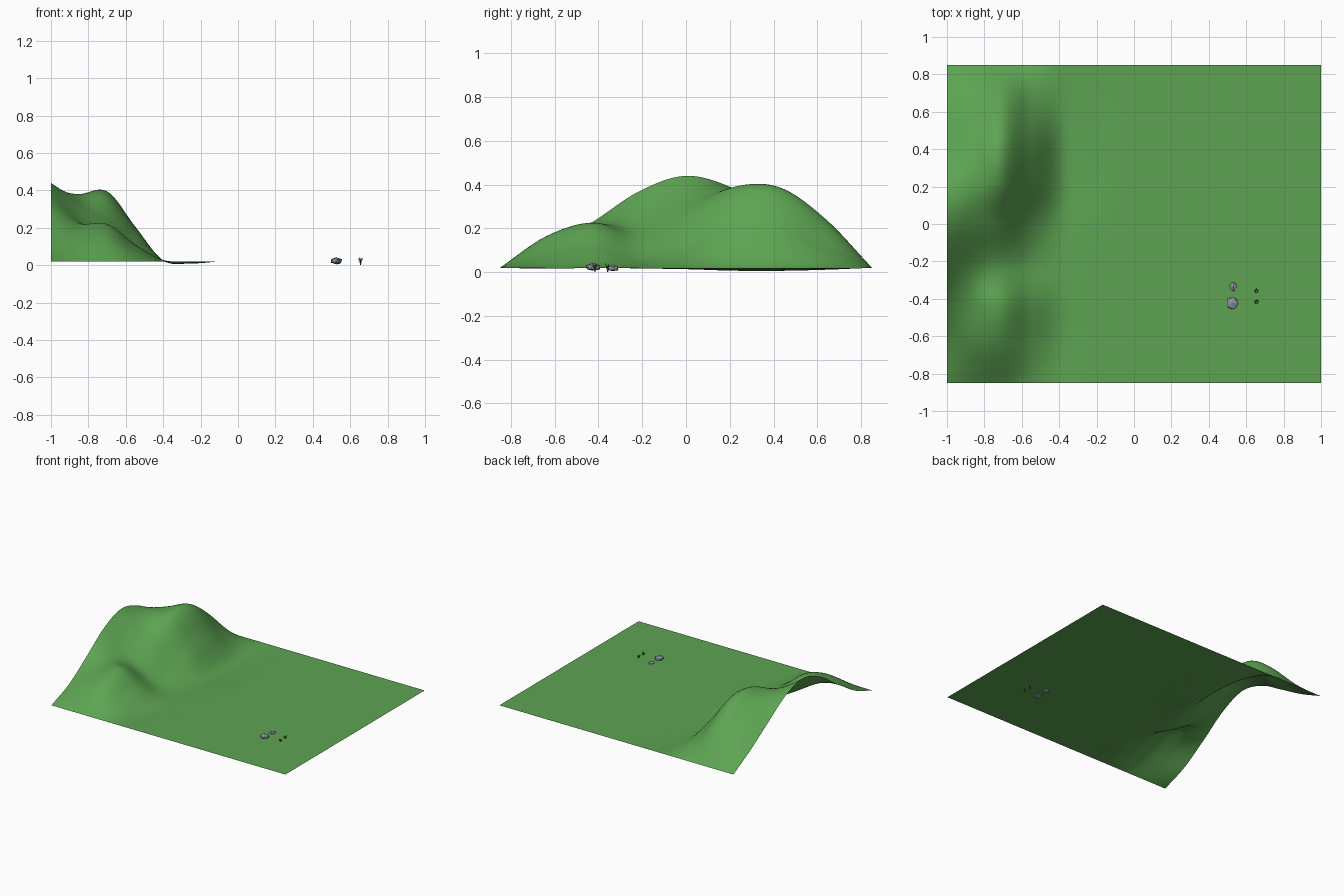
import bpy, bmesh, math, random
from mathutils import Vector

if "Cube" in bpy.data.objects:
    bpy.data.objects.remove(bpy.data.objects["Cube"])

random.seed(4)


def material(name, rgb):
    m = bpy.data.materials.new(name)
    m.diffuse_color = (*rgb, 1)
    m.use_nodes = True
    m.node_tree.nodes["Principled BSDF"].inputs["Base Color"].default_value = m.diffuse_color
    return m


GRASS = material("grass green", (0.11, 0.37, 0.085))
STONE = material("stone grey", (0.25, 0.31, 0.34))
LEAF = material("dark leaf green", (0.06, 0.14, 0.035))


def finish(bm, name, mat, smooth=False):
    me = bpy.data.meshes.new(name)
    bm.to_mesh(me)
    bm.free()
    me.materials.append(mat)
    for p in me.polygons:
        p.use_smooth = smooth
    ob = bpy.data.objects.new(name, me)
    bpy.context.collection.objects.link(ob)
    return ob


# Hill heights: one row per x step of 0.15 from x = -1, sampled front to back
HILLS = [
    [.02, .10, .23, .37, .44, .385, .26, .13, .02],
    [.02, .15, .215, .24, .33, .38, .34, .20, .02],
    [.02, .16, .22, .15, .24, .372, .382, .24, .02],
    [.02, .08, .11, .06, .10, .19, .20, .11, .02],
    [.02, .02, .028, .02, .02, .025, .025, .02, .02],
    [.02, .02, .02, .02, .018, .010, .010, .014, .02],
    [.02] * 9,
]
G = 0.02  # flat ground level


def spline(vals, t):
    """Smooth curve through evenly spaced values."""
    v = [2 * vals[0] - vals[1], *vals, 2 * vals[-1] - vals[-2]]
    i = min(int(t), len(vals) - 2)
    f = t - i
    a, b, c, d = v[i:i + 4]
    return b + 0.5 * f * (c - a + f * (2*a - 5*b + 4*c - d + f * (3*(b - c) + d - a)))


def height(x, y):
    tx = (x + 1) / 0.15
    if tx >= len(HILLS) - 1:
        return G
    ty = (y + 0.85) / 0.2125
    return spline([spline(row, ty) for row in HILLS], tx)


# Ground sheet with hills along the left side
NX, NY = 120, 96
bm = bmesh.new()
grid = [[bm.verts.new((x, y, height(x, y)))
         for y in (-0.85 + 1.7 * j / NY for j in range(NY + 1))]
        for x in (-1 + 2 * i / NX for i in range(NX + 1))]
for i in range(NX):
    for j in range(NY):
        bm.faces.new((grid[i][j], grid[i+1][j], grid[i+1][j+1], grid[i][j+1]))
finish(bm, "hilly_ground", GRASS, smooth=True)


# Faceted stones with flattened undersides
def stone(name, centre, size):
    bm = bmesh.new()
    bmesh.ops.create_icosphere(bm, subdivisions=1, radius=1)
    for v in bm.verts:
        v.co *= random.uniform(0.92, 1.1)
        v.co.z = max(v.co.z, -0.75)
        v.co = Vector(c + s * k for c, s, k in zip(centre, size, v.co))
    finish(bm, name, STONE)


stone("large_stone", (0.525, -0.422, 0.022), (0.035, 0.037, 0.021))
stone("small_stone", (0.53, -0.335, 0.017), (0.022, 0.028, 0.017))


# Small tufts of pointed blades
def tuft(name, x, y):
    bm = bmesh.new()
    for k in range(5):
        a = math.tau * k / 5 + 0.4
        out = Vector((math.cos(a), math.sin(a), 0))
        side = Vector((-out.y, out.x, 0)) * 0.004
        base = Vector((x, y, 0.0))
        mid = base + out * 0.006 + Vector((0, 0, 0.024))
        tip = base + out * 0.014 + Vector((0, 0, random.uniform(0.034, 0.044)))
        b0, b1, m0, m1, t = [bm.verts.new(p) for p in
                             (base - side * .6, base + side * .6, mid - side, mid + side, tip)]
        bm.faces.new((b0, b1, m1, m0))
        bm.faces.new((m0, m1, t))
    finish(bm, name, LEAF)


tuft("front_tuft", 0.655, -0.416)
tuft("back_tuft", 0.655, -0.358)
